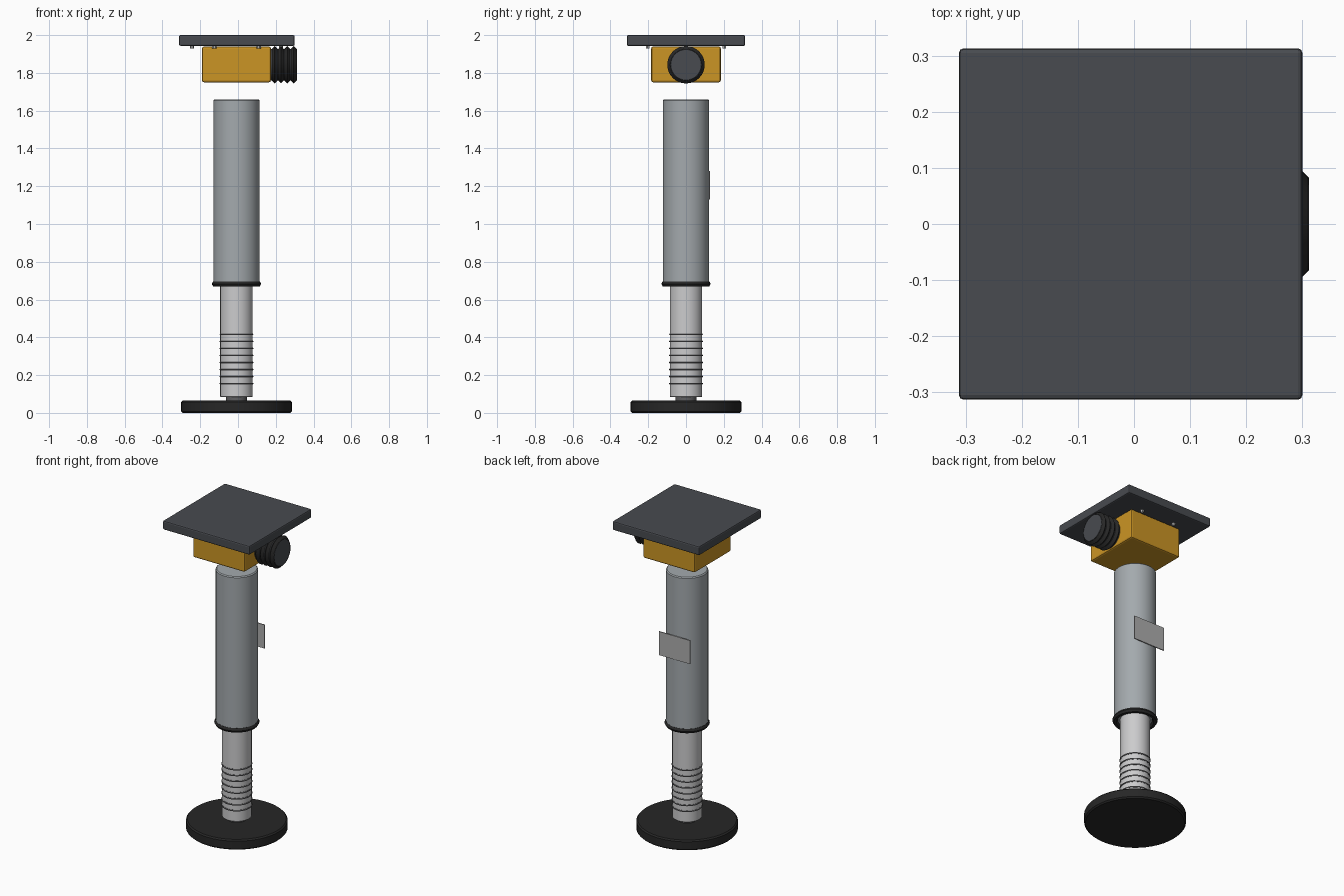
import bpy, bmesh, math
from mathutils import Matrix

cube = bpy.data.objects.get("Cube")
if cube:
    bpy.data.objects.remove(cube, do_unlink=True)

AXIS = -0.008  # x of the column's axis


def material(name, rgb):
    m = bpy.data.materials.new(name)
    m.use_nodes = True
    m.diffuse_color = (*rgb, 1)
    m.node_tree.nodes["Principled BSDF"].inputs["Base Color"].default_value = (*rgb, 1)
    return m


slate = material("slate grey", (0.065, 0.07, 0.08))
black = material("rubber black", (0.02, 0.02, 0.02))
yellow = material("housing yellow", (0.6, 0.3, 0.018))
steel = material("tube grey", (0.37, 0.4, 0.42))
chrome = material("piston silver", (0.6, 0.6, 0.61))
thread_grey = material("thread grey", (0.12, 0.12, 0.125))
label_grey = material("label grey", (0.42, 0.42, 0.42))


def finish(name, bm, mat, smooth=True):
    bmesh.ops.recalc_face_normals(bm, faces=bm.faces)
    mesh = bpy.data.meshes.new(name)
    bm.to_mesh(mesh)
    bm.free()
    mesh.materials.append(mat)
    ob = bpy.data.objects.new(name, mesh)
    bpy.context.collection.objects.link(ob)
    if smooth:
        bpy.ops.object.select_all(action="DESELECT")
        ob.select_set(True)
        bpy.context.view_layer.objects.active = ob
        bpy.ops.object.shade_smooth_by_angle(angle=math.radians(30))
    return ob


def lathe(name, profile, mat, place, sides=32, closed=False):
    """Spin (radius, height) points about z, then place the result."""
    bm = bmesh.new()
    rings = [[bm.verts.new((r * math.cos(math.tau * i / sides),
                            r * math.sin(math.tau * i / sides), h))
              for i in range(sides)] for r, h in profile]
    pairs = list(zip(rings, rings[1:]))
    if closed:
        pairs.append((rings[-1], rings[0]))
    else:
        bm.faces.new(rings[0])
        bm.faces.new(rings[-1])
    for a, b in pairs:
        for i in range(sides):
            j = (i + 1) % sides
            bm.faces.new((a[i], a[j], b[j], b[i]))
    bm.transform(place)
    return finish(name, bm, mat)


def cylinder(name, r, low, high, mat, bevel=0.0, sides=32, x=0, y=0):
    profile = [(r, low), (r, high)]
    if bevel:
        profile = [(r - bevel, low), (r, low + bevel),
                   (r, high - bevel), (r - bevel, high)]
    return lathe(name, profile, mat, Matrix.Translation((AXIS + x, y, 0)), sides)


def ring(name, major, minor, mat, place, segments):
    profile = [(major + minor * math.cos(math.tau * k / segments),
                minor * math.sin(math.tau * k / segments)) for k in range(segments)]
    return lathe(name, profile, mat, place, closed=True)


def box(name, size, centre, mat, bevel=0.0):
    bm = bmesh.new()
    bmesh.ops.create_cube(bm, size=1)
    bm.transform(Matrix.Translation(centre) @ Matrix.Diagonal((*size, 1)))
    if bevel:
        bmesh.ops.bevel(bm, geom=bm.edges[:], offset=bevel, segments=2,
                        profile=0.5, affect="EDGES")
    return finish(name, bm, mat, False)


# Foot and telescoping column
cylinder("foot_disc", 0.293, 0, 0.065, black, 0.008, 48)
cylinder("foot_neck", 0.055, 0.06, 0.09, thread_grey)
cylinder("inner_piston", 0.086, 0.083, 0.72, chrome, 0.004)
cylinder("outer_tube", 0.122, 0.685, 1.66, steel, 0.006)
ring("tube_seal", 0.115, 0.016, black, Matrix.Translation((AXIS, 0, 0.683)), 6)

# Thread rings on the piston
for k in range(8):
    ring(f"thread_ring_{k + 1}", 0.085, 0.005, thread_grey,
         Matrix.Translation((AXIS, 0, 0.155 + 0.0373 * k)), 6)

# Rating label at the back of the tube
box("back_label", (0.22, 0.006, 0.15), (AXIS, 0.125, 1.205), label_grey)

# Housing and top plate
box("housing", (0.364, 0.368, 0.19), (AXIS, 0, 1.845), yellow, 0.01)
box("top_plate", (0.612, 0.626, 0.057), (-0.006, 0, 1.9715), slate, 0.008)

# Hexagonal bolts under the plate
for k in range(6):
    a = math.tau * k / 6
    cylinder(f"plate_bolt_{k + 1}", 0.011, 1.928, 1.946, label_grey, sides=6,
             x=0.235 * math.cos(a), y=0.235 * math.sin(a))

# Side bellows: core with sharp ridges
side = Matrix.Translation((0, 0, 1.843)) @ Matrix.Rotation(math.pi / 2, 4, "Y")
lathe("bellows_core", [(0.084, 0.165), (0.084, 0.311)], slate, side)
for k in range(4):
    ring(f"bellows_ridge_{k + 1}", 0.082, 0.017, black,
         side @ Matrix.Translation((0, 0, 0.194 + 0.0337 * k)), 4)
